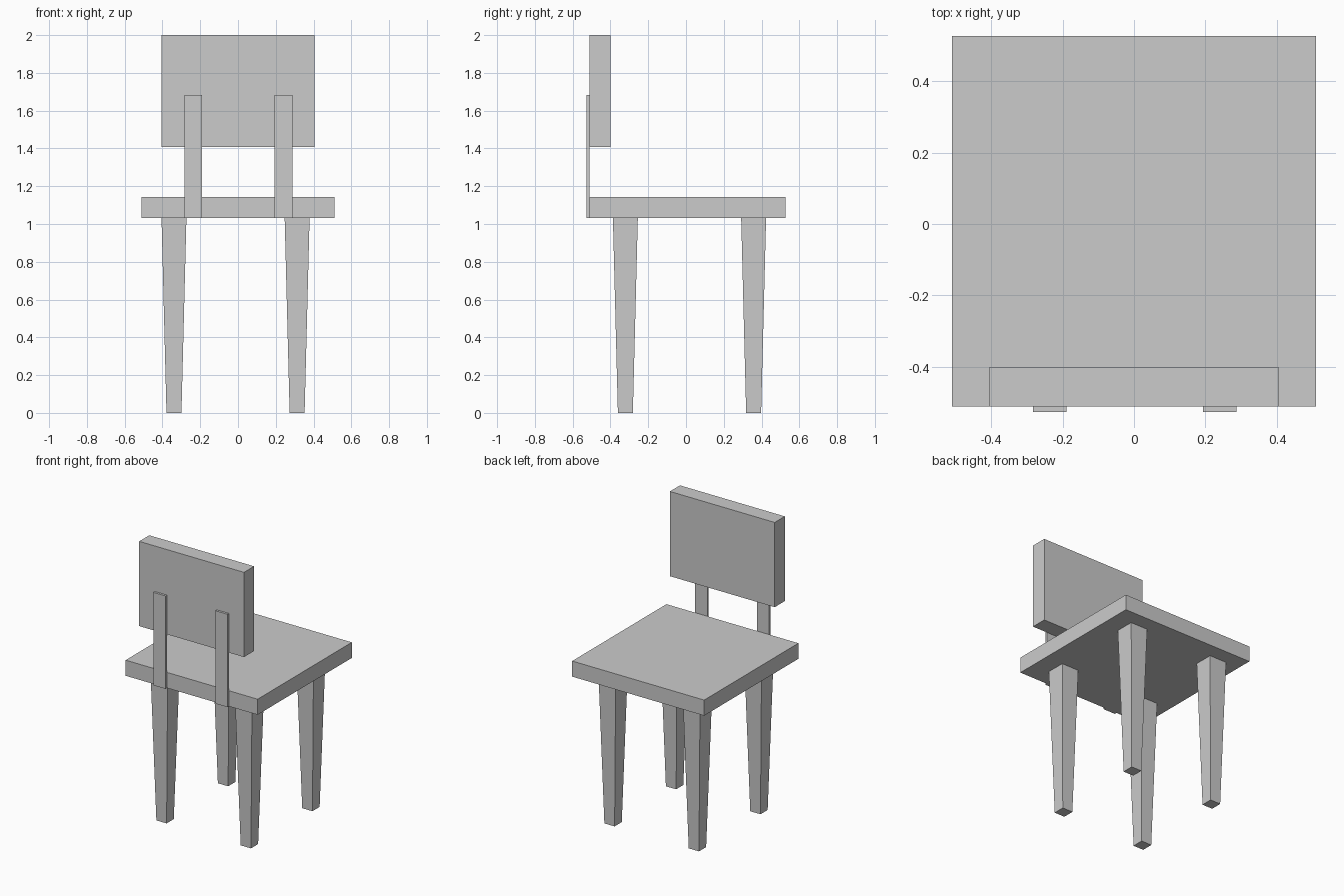
import bpy, bmesh

if "Cube" in bpy.data.objects:
    bpy.data.objects.remove(bpy.data.objects["Cube"])


def block(name, x, y, z, taper=1.0):
    """Box between (min, max) ranges; taper scales the bottom face about its centre."""
    cx, cy = sum(x) / 2, sum(y) / 2
    bm = bmesh.new()
    bmesh.ops.create_cube(bm, size=1)
    for v in bm.verts:
        s = taper if v.co.z < 0 else 1.0
        v.co = (cx + v.co.x * (x[1] - x[0]) * s,
                cy + v.co.y * (y[1] - y[0]) * s,
                z[0] if v.co.z < 0 else z[1])
    mesh = bpy.data.meshes.new(name)
    bm.to_mesh(mesh)
    bm.free()
    obj = bpy.data.objects.new(name, mesh)
    bpy.context.collection.objects.link(obj)
    return obj


SEAT_BOTTOM, SEAT_TOP = 1.033, 1.142
BACK_Y = -0.512

# Seat and backrest
block("seat", (-0.51, 0.51), (BACK_Y, 0.528), (SEAT_BOTTOM, SEAT_TOP))
block("backrest", (-0.405, 0.405), (BACK_Y, -0.401), (1.408, 2.0))

# Thin slats joining the backrest to the seat edge
for side, cx in (("left", -0.237), ("right", 0.241)):
    block(f"{side}_slat", (cx - 0.047, cx + 0.047), (-0.528, BACK_Y), (SEAT_BOTTOM, 1.682))

# Four tapered square legs
LEG = 0.066
for side, cx in (("left", -0.339), ("right", 0.313)):
    for end, cy in (("front", -0.321), ("rear", 0.358)):
        block(f"{end}_{side}_leg", (cx - LEG, cx + LEG), (cy - LEG, cy + LEG),
              (0, SEAT_BOTTOM), taper=0.6)
